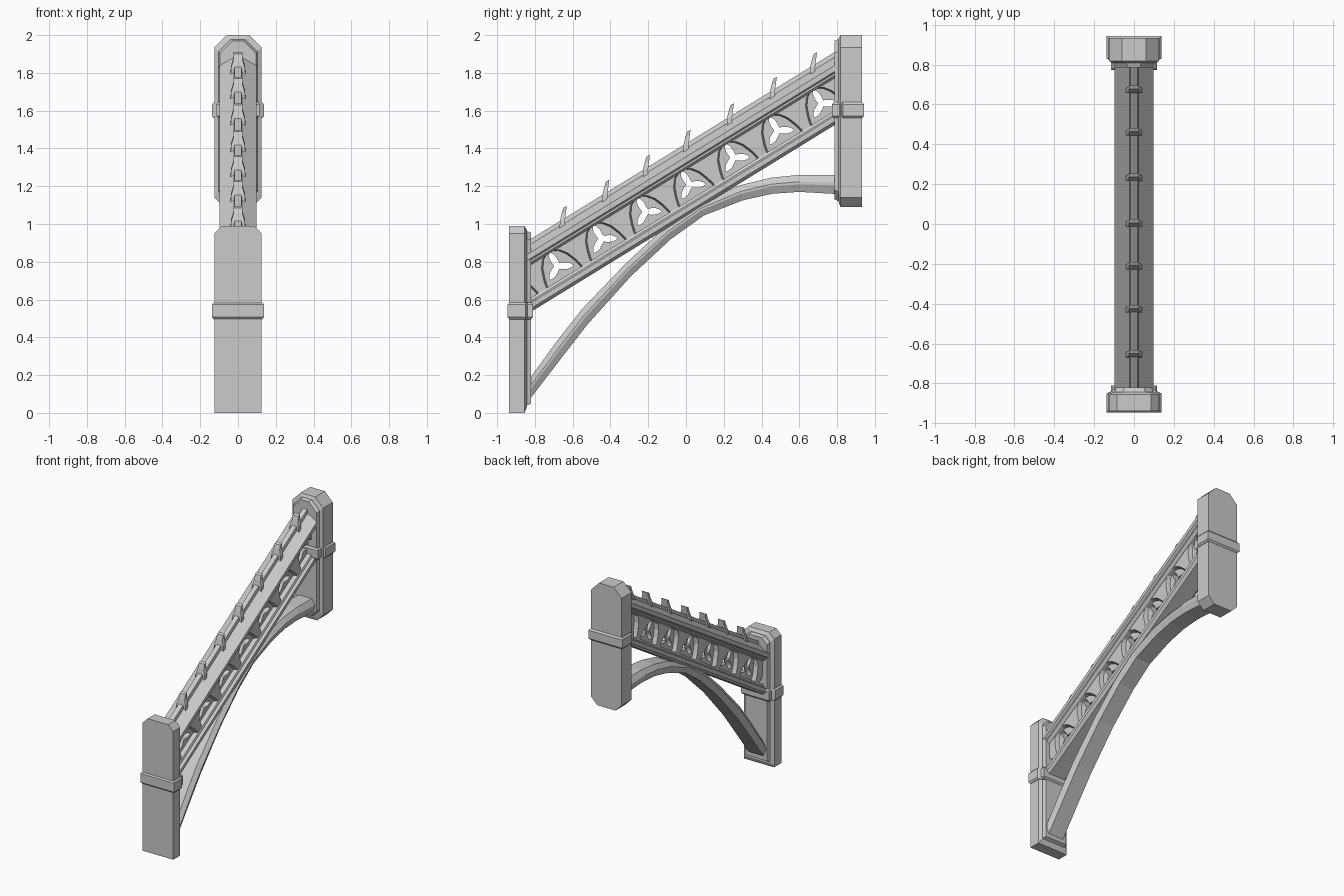
import bpy, bmesh, math
from mathutils import Matrix

if "Cube" in bpy.data.objects:
    bpy.data.objects.remove(bpy.data.objects["Cube"])

SLOPE = 0.615
ANG = math.atan(SLOPE)
C, S = math.cos(ANG), math.sin(ANG)
MID = 1.197          # height of the beam centre line at y = 0
PITCH = 0.233        # bay spacing along y
FIRST = -0.68        # y of the first bay


def loft(name, rings):
    """Solid skinned through matching closed rings, capped at both ends."""
    bm = bmesh.new()
    vs = [[bm.verts.new(p) for p in r] for r in rings]
    n = len(vs[0])
    for a, b in zip(vs, vs[1:]):
        for i in range(n):
            j = (i + 1) % n
            bm.faces.new((a[i], a[j], b[j], b[i]))
    bm.faces.new(vs[0])
    bm.faces.new(vs[-1])
    bmesh.ops.recalc_face_normals(bm, faces=bm.faces)
    me = bpy.data.meshes.new(name)
    bm.to_mesh(me)
    bm.free()
    ob = bpy.data.objects.new(name, me)
    bpy.context.collection.objects.link(ob)
    return ob


def mirrored(half):
    return half + [(-x, t) for x, t in reversed(half)]


def beam_pt(x, s, t):
    """Beam frame (across, along, up) to world."""
    return (x, s * C - t * S, MID + s * S + t * C)


def rail(name, half):
    """Sloping moulding with upright cut ends."""
    rings = [[(x, y, MID + t / C + SLOPE * y) for x, t in mirrored(half)]
             for y in (-0.84, 0.82)]
    return loft(name, rings)


def pier(name, z0, z1, top, bottom, steps):
    """Chamfered slab built along y; steps are (y, inset)."""
    rings = []
    for y, d in steps:
        w, a, b = 0.125 - d, z0 + d * 1.4, z1 - d
        half = [(w - top, b), (w, b - top), (w, a + bottom), (w - bottom, a)]
        rings.append([(x, y, z) for x, z in mirrored(half)])
    return loft(name, rings)


def band(name, y_out, y_mid, y_in, z0, z1):
    """Collar around a pier, narrower on the inner side."""
    rings = []
    sg = 1 if y_in > y_out else -1
    for z, d in ((z0, 0.01), (z0 + 0.012, 0), (z1 - 0.012, 0), (z1, 0.01)):
        half = [(0.138 - d, y_out + sg * d), (0.138 - d, y_mid),
                (0.115 - d, y_mid + sg * 0.012), (0.115 - d, y_in - sg * d)]
        rings.append([(x, y, z) for x, y in mirrored(half)])
    return loft(name, rings)


# End piers with stepped inner panels
pier("lower_pier", 0, 0.99, 0.04, 0.0005,
     [(-0.937, 0), (-0.855, 0), (-0.843, 0.02), (-0.843, 0.028), (-0.82, 0.036)])
pier("upper_pier", 1.09, 2.0, 0.065, 0.05,
     [(0.932, 0), (0.818, 0), (0.808, 0.018), (0.808, 0.022), (0.785, 0.03)])
band("lower_pier_band", -0.945, -0.85, -0.81, 0.495, 0.585)
band("upper_pier_band", 0.942, 0.83, 0.772, 1.56, 1.645)

# Sloping beam: coping with ridge, and lower moulding
rail("coping", [(0.018, 0.195), (0.022, 0.172), (0.097, 0.135), (0.097, 0.108),
                (0.078, 0.1), (0.078, 0.09), (0.06, 0.078)])
rail("lower_moulding", [(0.06, -0.07), (0.066, -0.085), (0.085, -0.093),
                        (0.085, -0.118), (0.065, -0.134)])


# Web plate pierced by trefoils
def spline(curve, pts):
    sp = curve.splines.new('POLY')
    sp.points.add(len(pts) - 1)
    for p, (a, b) in zip(sp.points, pts):
        p.co = (a, b, 0, 1)
    sp.use_cyclic_u = True


cu = bpy.data.curves.new("web_outline", 'CURVE')
cu.dimensions = '2D'
cu.fill_mode = 'BOTH'
cu.extrude = 0.025
spline(cu, [((y + t * S) / C, t) for y, t in
            ((-0.84, -0.1), (0.82, -0.1), (0.82, 0.1), (-0.84, 0.1))])
petal = [(-60, 0.018), (-29, 0.036), (-18, 0.056), (-8, 0.073), (0, 0.086),
         (8, 0.073), (18, 0.056), (29, 0.036)]
for k in range(7):
    s0 = (FIRST + PITCH * k) / C
    pts = []
    for a in (90, 210, 330):
        for da, r in petal:
            th = math.radians(a + da)
            pts.append((s0 + r * math.cos(th), r * math.sin(th)))
    if k == 6:   # last bay runs into the pier: keep the hole inside the plate
        pts = [(min(s, (0.81 + t * S) / C), t) for s, t in pts]
    spline(cu, pts)
tmp = bpy.data.objects.new("web_outline", cu)
bpy.context.collection.objects.link(tmp)
bpy.context.view_layer.update()
me = bpy.data.meshes.new_from_object(
    tmp.evaluated_get(bpy.context.evaluated_depsgraph_get()))
bpy.data.objects.remove(tmp)
web = bpy.data.objects.new("trefoil_web", me)
bpy.context.collection.objects.link(web)
web.matrix_world = Matrix(((0, 0, 1, 0), (C, -S, 0, 0), (S, C, 0, MID), (0, 0, 0, 1)))

# Arched spandrels between bays, on both faces
side = [(0.12, 0.088), (0.082, 0.066), (0.055, 0.03), (0.036, -0.02),
        (0.026, -0.06), (0.024, -0.088)]
for k in range(8):
    s0 = (FIRST + PITCH * (k - 0.5)) / C
    for sx in (-1, 1):
        rings = []
        for x, grow in ((0.015, 0.013), (0.055, 0)):
            ring = []
            for w, t in mirrored([(w + grow, t) for w, t in side]):
                px, py, pz = beam_pt(x * sx, s0 + w, t)
                cy = min(max(py, -0.86), 0.88)
                ring.append((px, cy, pz + SLOPE * (cy - py)))
            rings.append(ring)
        loft("spandrel", rings)

# Crockets along the ridge
for y in (-0.65, -0.425, -0.21, 0.005, 0.235, 0.462, 0.675):
    z = 1.425 + SLOPE * y
    rings = []
    for dz, dy, w, d in ((-0.05, -0.006, 0.04, 0.013), (-0.005, -0.004, 0.036, 0.014),
                         (0.035, 0.003, 0.024, 0.012), (0.065, 0.01, 0.024, 0.009)):
        rings.append([(sx * w, y + dy + sy * d, z + dz + sy * d * 0.5)
                      for sx, sy in ((-1, -1), (1, -1), (1, 1), (-1, 1))])
    loft("crocket", rings)

# Curved arch rib: (y, upper z) and (y, lower z) along the span
upper = [(-0.84, 0.165), (-0.68, 0.385), (-0.55, 0.55), (-0.32, 0.79), (-0.11, 0.985),
         (0.07, 1.11), (0.285, 1.205), (0.45, 1.245), (0.6, 1.26), (0.81, 1.258)]
lower = [(-0.84, 0.055), (-0.66, 0.29), (-0.52, 0.47), (-0.29, 0.725), (-0.08, 0.92),
         (0.095, 1.045), (0.3, 1.125), (0.455, 1.16), (0.6, 1.17), (0.81, 1.158)]
rib = mirrored([(0.055, 1.0), (0.08, 0.6), (0.08, 0.45), (0.062, 0.0)])
loft("arch_rib", [[(x, a[0] * f + b[0] * (1 - f), a[1] * f + b[1] * (1 - f))
                   for x, f in rib] for a, b in zip(upper, lower)])
